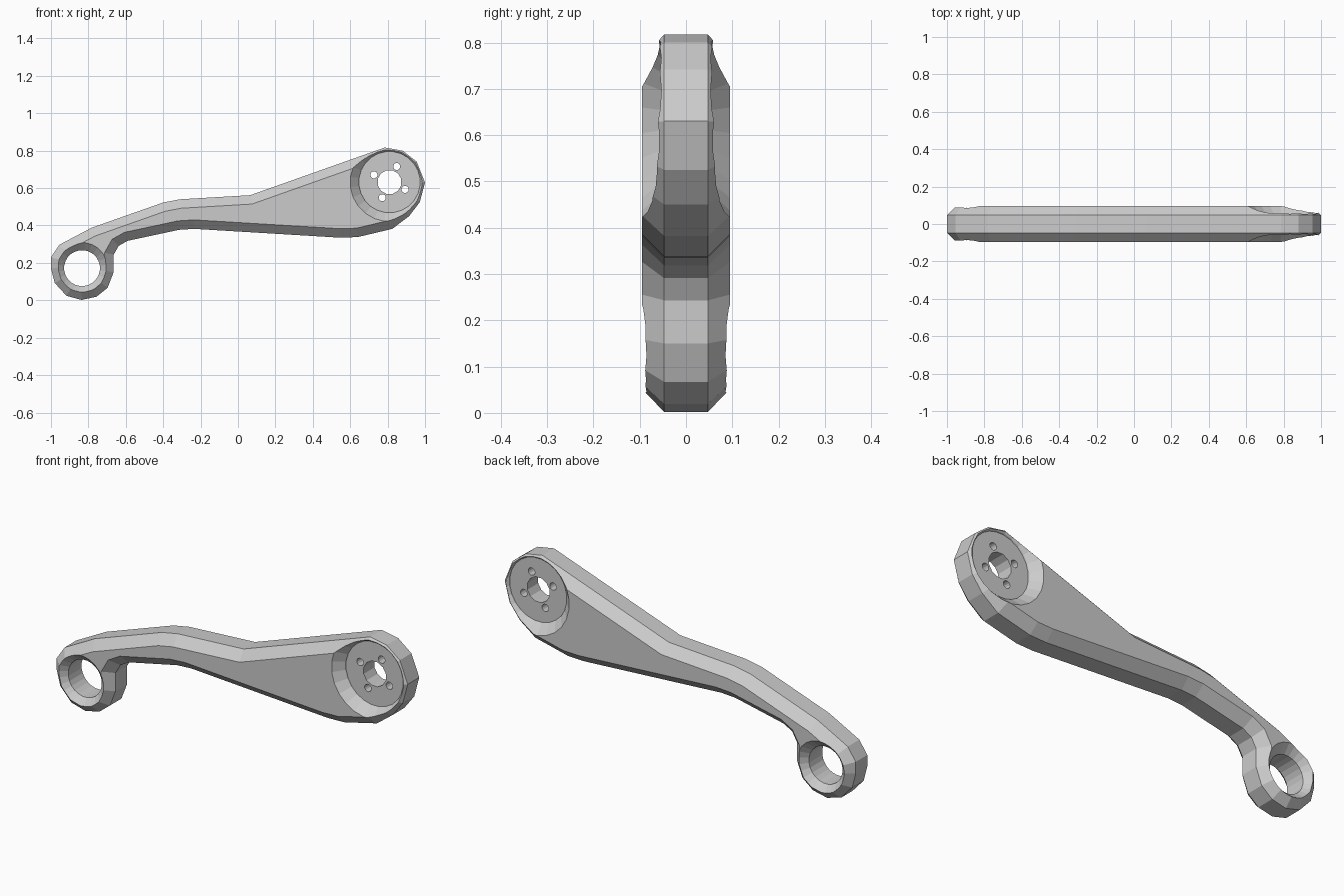
import bpy, bmesh
from math import cos, sin, pi, radians
from mathutils import Vector

if "Cube" in bpy.data.objects:
    bpy.data.objects.remove(bpy.data.objects["Cube"])

HALF, FLAT = 0.095, 0.047        # half thickness of faces / of the straight edge band
RING = (-0.834, 0.172)           # small end centre
DISC = (0.81, 0.632)             # large end centre

# side outline (x, z), clockwise from the left of the small ring
outline = [(-1, .23), (-.955, .297), (-.783, .388), (-.40, .523), (-.31, .54),
           (.065, .562), (.785, .817), (.88, .80), (.955, .742), (1, .63),
           (.972, .525), (.915, .45), (.825, .382), (.64, .338), (.545, .335),
           (-.235, .382), (-.315, .377), (-.59, .318), (-.638, .291),
           (-.665, .243), (-.665, .15), (-.697, .067), (-.757, .019),
           (-.837, .002), (-.917, .024), (-.98, .093), (-1, .17)]


def inset(pts, d):
    """Mitred inward offset of a clockwise outline."""
    res, n = [], len(pts)
    for i in range(n):
        a, b, c = (Vector(pts[(i + k) % n]) for k in (-1, 0, 1))
        u, v = (b - a).normalized(), (c - b).normalized()
        n1, n2 = Vector((u.y, -u.x)), Vector((v.y, -v.x))
        res.append(tuple(b + (n1 + n2) * d / (1 + n1.dot(n2))))
    return res


def loft(name, loops):
    """Closed solid through equal-length loops of 3D points."""
    bm = bmesh.new()
    rows = [[bm.verts.new(p) for p in loop] for loop in loops]
    n = len(rows[0])
    for r0, r1 in zip(rows, rows[1:]):
        for i in range(n):
            bm.faces.new((r0[i], r0[(i + 1) % n], r1[(i + 1) % n], r1[i]))
    bm.faces.new(rows[0])
    bm.faces.new(rows[-1])
    bmesh.ops.recalc_face_normals(bm, faces=bm.faces)
    me = bpy.data.meshes.new(name)
    bm.to_mesh(me)
    bm.free()
    ob = bpy.data.objects.new(name, me)
    bpy.context.collection.objects.link(ob)
    return ob


def cut(target, name, centre, profile, sides):
    """Subtract a shape turned about y from profile pairs (y, radius)."""
    loops = [[(centre[0] + r * cos(2 * pi * (i + .5) / sides), y,
               centre[1] + r * sin(2 * pi * (i + .5) / sides))
              for i in range(sides)] for y, r in profile]
    cutter = loft(name, loops)
    mod = target.modifiers.new(name, 'BOOLEAN')
    mod.operation, mod.solver, mod.object = 'DIFFERENCE', 'EXACT', cutter
    cutter.hide_render = True
    cutter.hide_set(True)


# chamfered arm body
inner = inset(outline, HALF - FLAT)
arm = loft("lever_arm", [[(x, y, z) for x, z in pts] for y, pts in
                         ((-HALF, inner), (-FLAT, outline), (FLAT, outline), (HALF, inner))])

# countersunk bore in the small end
cut(arm, "ring_bore_cutter", RING,
    [(-.13, .172), (-.054, .096), (.054, .096), (.13, .172)], 24)

# conical recess with a flat floor on both sides of the large end
for s, side in ((-1, "front"), (1, "back")):
    cut(arm, side + "_recess_cutter", DISC,
        [(s * .13, .246), (s * .05, .166), (s * .044, .164)], 24)

# hub hole and four bolt holes
cut(arm, "hub_hole_cutter", DISC, [(-.15, .065), (.15, .065)], 12)
for k in range(4):
    a = radians(65 + 90 * k)
    cut(arm, f"bolt_hole_cutter_{k}", (DISC[0] + .092 * cos(a), DISC[1] + .092 * sin(a)),
        [(-.15, .019), (.15, .019)], 12)
